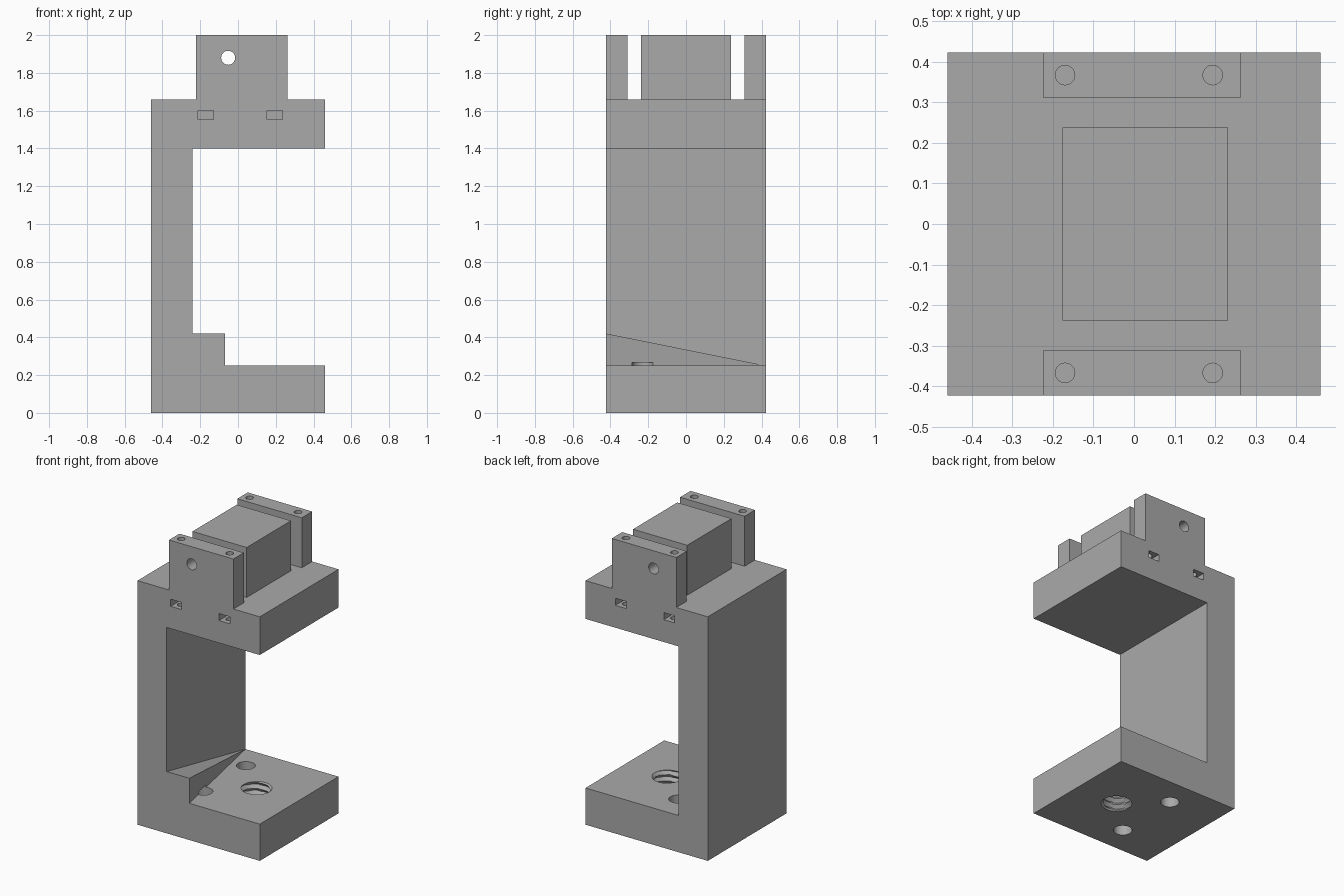
import bpy, bmesh, math
from mathutils import Matrix

cube = bpy.data.objects.get("Cube")
if cube:
    bpy.data.objects.remove(cube, do_unlink=True)

grey = bpy.data.materials.new("plain grey")
grey.use_nodes = True
grey.diffuse_color = (0.4, 0.4, 0.4, 1)
grey.node_tree.nodes["Principled BSDF"].inputs["Base Color"].default_value = (0.4, 0.4, 0.4, 1)

W, D = 0.46, 0.423          # half width and half depth
FLOOR, SHELF = 0.25, 1.66   # top of the foot, top of the upper arm
WALL = -0.24                # inner face of the upright


def finish(name, bm):
    bmesh.ops.recalc_face_normals(bm, faces=bm.faces)
    mesh = bpy.data.meshes.new(name)
    bm.to_mesh(mesh)
    bm.free()
    mesh.materials.append(grey)
    obj = bpy.data.objects.new(name, mesh)
    bpy.context.collection.objects.link(obj)
    return obj


def box(name, x0, x1, y0, y1, z0, z1):
    bm = bmesh.new()
    size = Matrix.Diagonal((x1 - x0, y1 - y0, z1 - z0, 1))
    place = Matrix.Translation(((x0 + x1) / 2, (y0 + y1) / 2, (z0 + z1) / 2))
    bmesh.ops.create_cube(bm, size=1, matrix=place @ size)
    return finish(name, bm)


def rod(name, radius, length, centre, turn=0):
    bm = bmesh.new()
    place = Matrix.Translation(centre) @ Matrix.Rotation(turn, 4, "X")
    bmesh.ops.create_cone(bm, cap_ends=True, segments=32, radius1=radius,
                          radius2=radius, depth=length, matrix=place)
    return finish(name, bm)


def threaded_rod(name, x, inner, outer, pitch, z0, z1, sides=32, steps=8):
    bm = bmesh.new()
    rings = []
    for i in range(round((z1 - z0) / pitch * steps) + 1):
        ring = []
        for s in range(sides):
            phase = (i / steps - s / sides) % 1
            r = inner + (outer - inner) * (1 - abs(2 * phase - 1))
            a = math.tau * s / sides
            ring.append(bm.verts.new((x + r * math.cos(a), r * math.sin(a),
                                      z0 + i * pitch / steps)))
        rings.append(ring)
    for low, high in zip(rings, rings[1:]):
        for s in range(sides):
            n = (s + 1) % sides
            bm.faces.new((low[s], low[n], high[n], high[s]))
    bm.faces.new(rings[0])
    bm.faces.new(rings[-1])
    return finish(name, bm)


def combine(target, tool, operation):
    mod = target.modifiers.new(tool.name, "BOOLEAN")
    mod.operation, mod.object, mod.solver = operation, tool, "EXACT"
    bpy.context.view_layer.objects.active = target
    bpy.ops.object.modifier_apply(modifier=mod.name)
    bpy.data.objects.remove(tool, do_unlink=True)


# C-shaped body with the raised head, extruded front to back
profile = [(-W, 0), (W, 0), (W, FLOOR), (WALL, FLOOR), (WALL, 1.4), (W, 1.4), (W, SHELF),
           (0.262, SHELF), (0.262, 2), (-0.223, 2), (-0.223, SHELF), (-W, SHELF)]
bm = bmesh.new()
face = bm.faces.new([bm.verts.new((x, -D, z)) for x, z in profile])
new = bmesh.ops.extrude_face_region(bm, geom=[face])["geom"]
bmesh.ops.translate(bm, verts=[v for v in new if isinstance(v, bmesh.types.BMVert)],
                    vec=(0, 2 * D, 0))
frame = finish("clamp_frame", bm)

# Tapered gusset in the lower corner
bm = bmesh.new()
base = [bm.verts.new((x, -D, z)) for x, z in
        ((WALL, FLOOR), (-0.07, FLOOR), (-0.07, 0.42), (WALL, 0.42))]
tip = bm.verts.new((WALL, D, FLOOR))
bm.faces.new(base)
for i in range(4):
    bm.faces.new((base[i], base[(i + 1) % 4], tip))
combine(frame, finish("gusset", bm), "UNION")

# Gaps that split the head into two lugs and a narrower middle block
for side in (-1, 1):
    y0, y1 = sorted((side * 0.238, side * 0.311))
    combine(frame, box("gap", -0.4, 0.4, y0, y1, SHELF, 2.1), "DIFFERENCE")
for x0, x1 in ((-0.4, -0.176), (0.232, 0.4)):
    combine(frame, box("trim", x0, x1, -0.275, 0.275, SHELF, 2.1), "DIFFERENCE")

# Cross hole through lugs and block
combine(frame, rod("cross_hole", 0.037, 1.2, (-0.052, 0, 1.88), math.pi / 2), "DIFFERENCE")

# Screw holes down the lugs and the nut slots they meet
for side in (-1, 1):
    for x in (-0.17, 0.194):
        combine(frame, rod("screw_hole", 0.024, 0.6, (x, side * 0.367, 1.8)), "DIFFERENCE")
        y0, y1 = sorted((side * 0.32, side * 0.5))
        combine(frame, box("nut_slot", x - 0.041, x + 0.041, y0, y1, 1.552, 1.6), "DIFFERENCE")

# Pin holes and threaded hole in the foot
for y in (-0.228, 0.228):
    combine(frame, rod("pin_hole", 0.058, 0.4, (-0.1, y, 0.067)), "DIFFERENCE")
combine(frame, threaded_rod("thread", 0.135, 0.085, 0.106, 0.042, -0.021, 0.273), "DIFFERENCE")

# Smooth round holes, sharp edges elsewhere
frame.select_set(True)
bpy.context.view_layer.objects.active = frame
bpy.ops.object.shade_smooth_by_angle(angle=math.radians(30))
